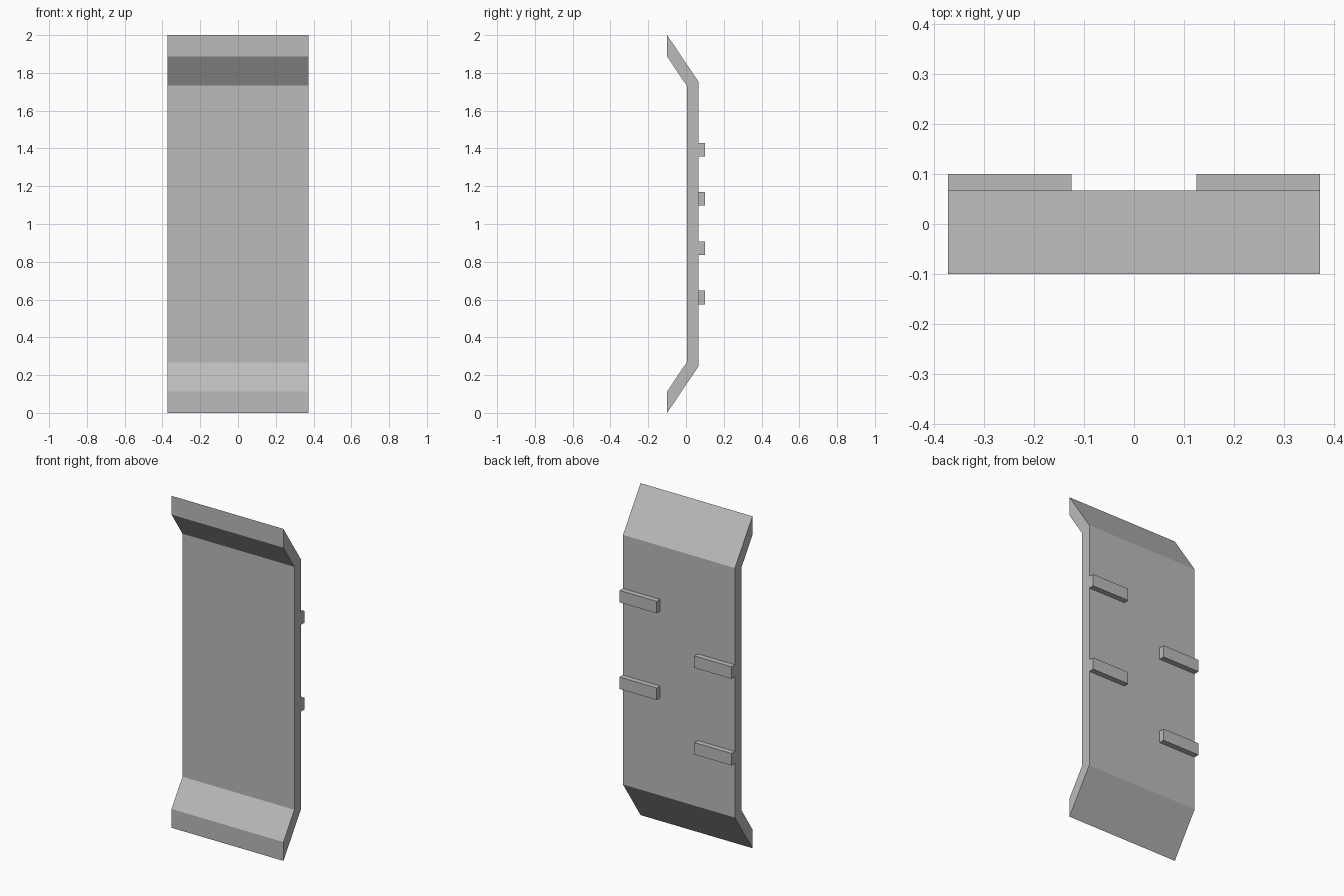
import bpy
import bmesh

cube = bpy.data.objects.get("Cube")
if cube:
    bpy.data.objects.remove(cube, do_unlink=True)

HALF_W = 0.373   # half the panel width
BACK_Y = 0.067   # rear face of the panel

grey = bpy.data.materials.new("plain grey")
grey.use_nodes = True
colour = (0.5, 0.5, 0.5, 1)
grey.diffuse_color = colour
grey.node_tree.nodes["Principled BSDF"].inputs["Base Color"].default_value = colour


def extrude_profile(name, profile, x0, x1):
    """Extrude a closed (y, z) outline along x."""
    bm = bmesh.new()
    face = bm.faces.new([bm.verts.new((x0, y, z)) for y, z in profile])
    ext = bmesh.ops.extrude_face_region(bm, geom=[face])
    verts = [g for g in ext["geom"] if isinstance(g, bmesh.types.BMVert)]
    bmesh.ops.translate(bm, verts=verts, vec=(x1 - x0, 0, 0))
    bmesh.ops.recalc_face_normals(bm, faces=bm.faces)
    mesh = bpy.data.meshes.new(name)
    bm.to_mesh(mesh)
    bm.free()
    mesh.materials.append(grey)
    obj = bpy.data.objects.new(name, mesh)
    bpy.context.collection.objects.link(obj)
    return obj


# Panel with both ends bent forward; the lower half mirrors the upper
upper = [(0.004, 1.732), (-0.1, 1.887), (-0.1, 2.0), (BACK_Y, 1.752)]
lower = [(y, 2 - z) for y, z in reversed(upper)]
extrude_profile("bent_panel", upper + lower, -HALF_W, HALF_W)

# Staggered mounting bars on the back, alternating sides
for i in range(4):
    z = 1.394 - 0.261 * i
    side = 1 if i % 2 == 0 else -1
    y0, y1, h = BACK_Y, 0.1, 0.036
    outline = [(y0, z - h), (y1, z - h), (y1, z + h), (y0, z + h)]
    label = "left" if side > 0 else "right"
    extrude_profile(f"{label}_mounting_bar_{i // 2 + 1}", outline,
                    side * 0.125, side * HALF_W)
